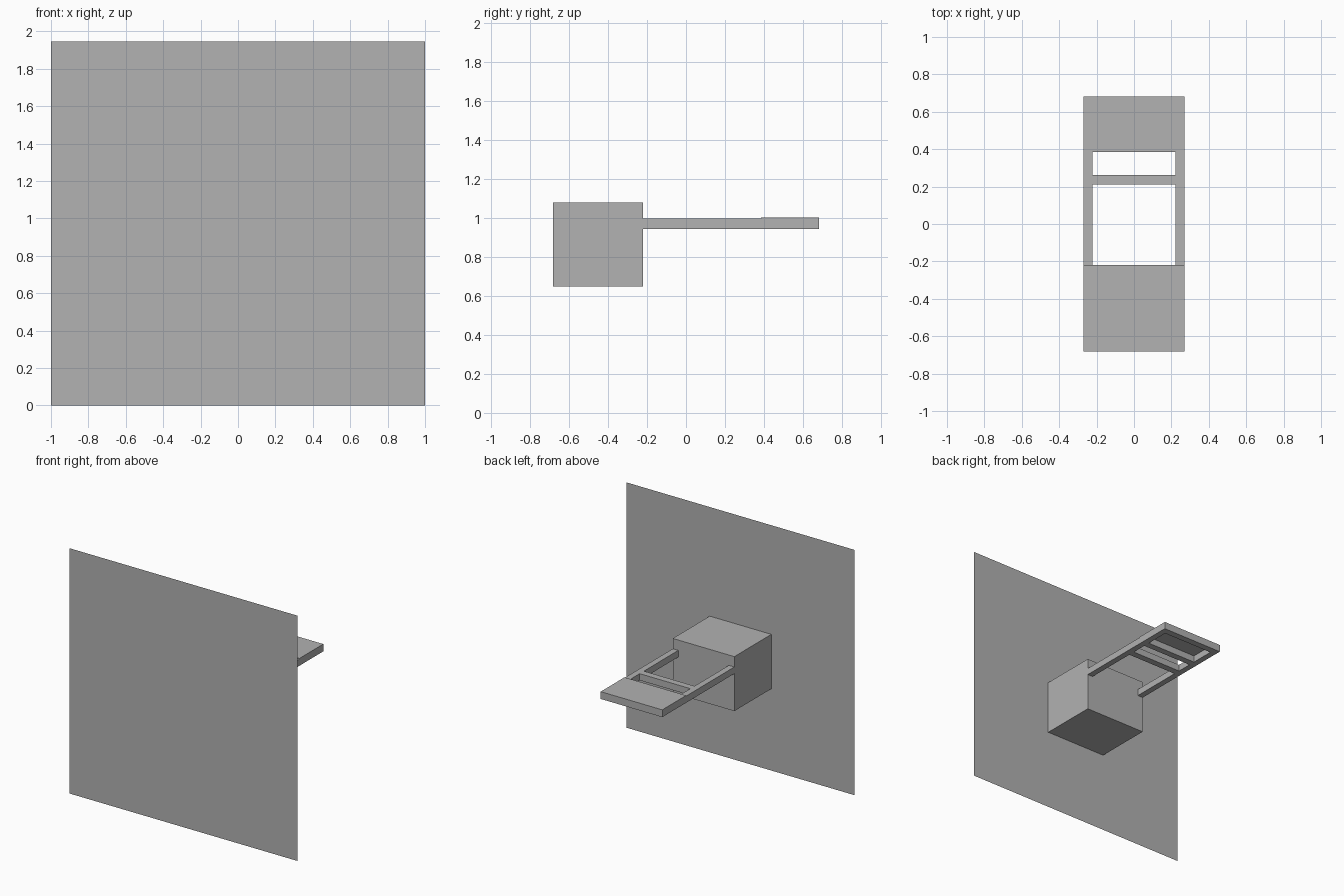
import bpy
import bmesh

cube = bpy.data.objects.get("Cube")
if cube:
    bpy.data.objects.remove(cube, do_unlink=True)

# Single flat grey
grey = bpy.data.materials.new("plain_grey")
grey.use_nodes = True
colour = (0.445, 0.445, 0.445, 1)
grey.diffuse_color = colour
grey.node_tree.nodes["Principled BSDF"].inputs["Base Color"].default_value = colour


def box(name, x, y, z, open_front=False):
    """Axis-aligned box from (low, high) ranges."""
    bm = bmesh.new()
    bmesh.ops.create_cube(bm, size=1)
    for v in bm.verts:
        for i, (low, high) in enumerate((x, y, z)):
            v.co[i] = high if v.co[i] > 0 else low
    bm.normal_update()
    if open_front:
        front = [f for f in bm.faces if f.normal.y < -0.5]
        bmesh.ops.delete(bm, geom=front, context='FACES')
    return finish(name, bm)


def finish(name, bm):
    mesh = bpy.data.meshes.new(name)
    bm.to_mesh(mesh)
    bm.free()
    mesh.materials.append(grey)
    obj = bpy.data.objects.new(name, mesh)
    bpy.context.collection.objects.link(obj)
    return obj


FRONT, BACK, BOX_BACK = -0.683, 0.683, -0.22
HALF, INNER = 0.27, 0.222
ARM_Z = (0.945, 0.998)

# Large upright sheet
bm = bmesh.new()
corners = [(-1, 0), (1, 0), (1, 1.945), (-1, 1.945)]
bm.faces.new([bm.verts.new((x, FRONT, z)) for x, z in corners])
finish("front_panel", bm)

# Box behind the sheet, closed off by it
box("housing", (-HALF, HALF), (FRONT, BOX_BACK), (0.648, 1.08), open_front=True)

# Ladder-like frame: two rails and three crossbars
for side, x in (("right", (-HALF, -INNER)), ("left", (INNER, HALF))):
    box(side + "_rail", x, (BOX_BACK, BACK), ARM_Z)
for name, y in (("middle", (0.21, 0.263)), ("shelf", (0.385, 0.438)), ("end", (0.63, BACK))):
    box(name + "_crossbar", (-INNER, INNER), y, ARM_Z)

# Thin plate on the end of the frame
box("shelf_plate", (-HALF, HALF), (0.385, BACK), (ARM_Z[1], 1.003))
